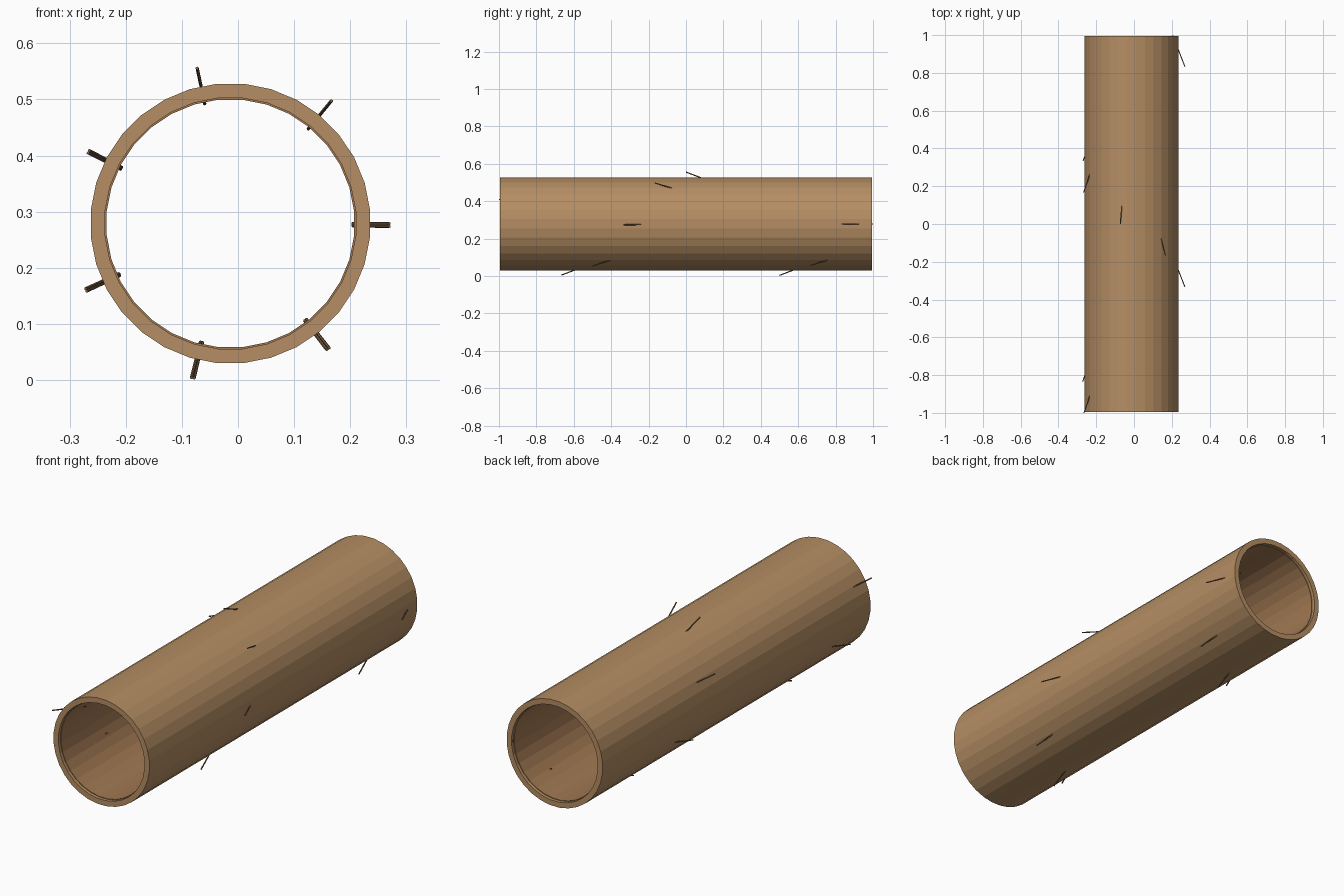
import bpy
import bmesh
from math import sin, cos, pi
from mathutils import Vector

cube = bpy.data.objects.get("Cube")
if cube:
    bpy.data.objects.remove(cube, do_unlink=True)

CENTRE = Vector((-0.0135, 0, 0.279))
SIDES = 32


def material(name, colour):
    mat = bpy.data.materials.new(name)
    mat.use_nodes = True
    mat.diffuse_color = colour
    mat.node_tree.nodes["Principled BSDF"].inputs["Base Color"].default_value = colour
    return mat


def add_object(name, bm, mat):
    bmesh.ops.recalc_face_normals(bm, faces=bm.faces)
    mesh = bpy.data.meshes.new(name)
    bm.to_mesh(mesh)
    bm.free()
    mesh.materials.append(mat)
    obj = bpy.data.objects.new(name, mesh)
    bpy.context.collection.objects.link(obj)
    return obj


def radial(angle, radius, y):
    return Vector((radius * cos(angle), y, radius * sin(angle)))


def hollow_tube(name, outer, inner, half_length, mat):
    # Sweep a rectangular wall section around the y axis
    section = [(outer, -half_length), (outer, half_length),
               (inner, half_length), (inner, -half_length)]
    bm = bmesh.new()
    rings = [[bm.verts.new(radial((i + 0.5) * 2 * pi / SIDES, r, y)) for r, y in section]
             for i in range(SIDES)]
    for i, ring in enumerate(rings):
        following = rings[(i + 1) % SIDES]
        for j in range(len(section)):
            k = (j + 1) % len(section)
            bm.faces.new((ring[j], ring[k], following[k], following[j]))
    obj = add_object(name, bm, mat)
    obj.location = CENTRE
    return obj


def splinter(name, tip, root, mat):
    # Thin rod running from the outer tip through the wall
    axis = root - tip
    bm = bmesh.new()
    bmesh.ops.create_cone(bm, cap_ends=True, segments=6,
                          radius1=0.003, radius2=0.003, depth=axis.length)
    obj = add_object(name, bm, mat)
    obj.rotation_mode = "QUATERNION"
    obj.rotation_quaternion = axis.to_track_quat("Z", "Y")
    obj.location = CENTRE + (tip + root) / 2
    return obj


bark = material("bark", (0.46, 0.27, 0.125, 1))
inner_wood = material("inner_wood", (0.36, 0.19, 0.085, 1))
dark_wood = material("dark_wood", (0.20, 0.12, 0.06, 1))

# Hollow trunk and its slightly recessed lining
hollow_tube("outer_tube", 0.25, 0.2245, 0.995, bark)
hollow_tube("inner_lining", 0.2245, 0.2215, 0.98, inner_wood)

# Slanted splinters winding around the trunk
COUNT = 12
STEP = 2 / COUNT
for i in range(COUNT):
    angle = 2.665 + 0.9 * i
    y = -1 + i * STEP
    splinter(f"splinter_{i + 1}", radial(angle, 0.283, y),
             radial(angle, 0.218, y + STEP), dark_wood)
